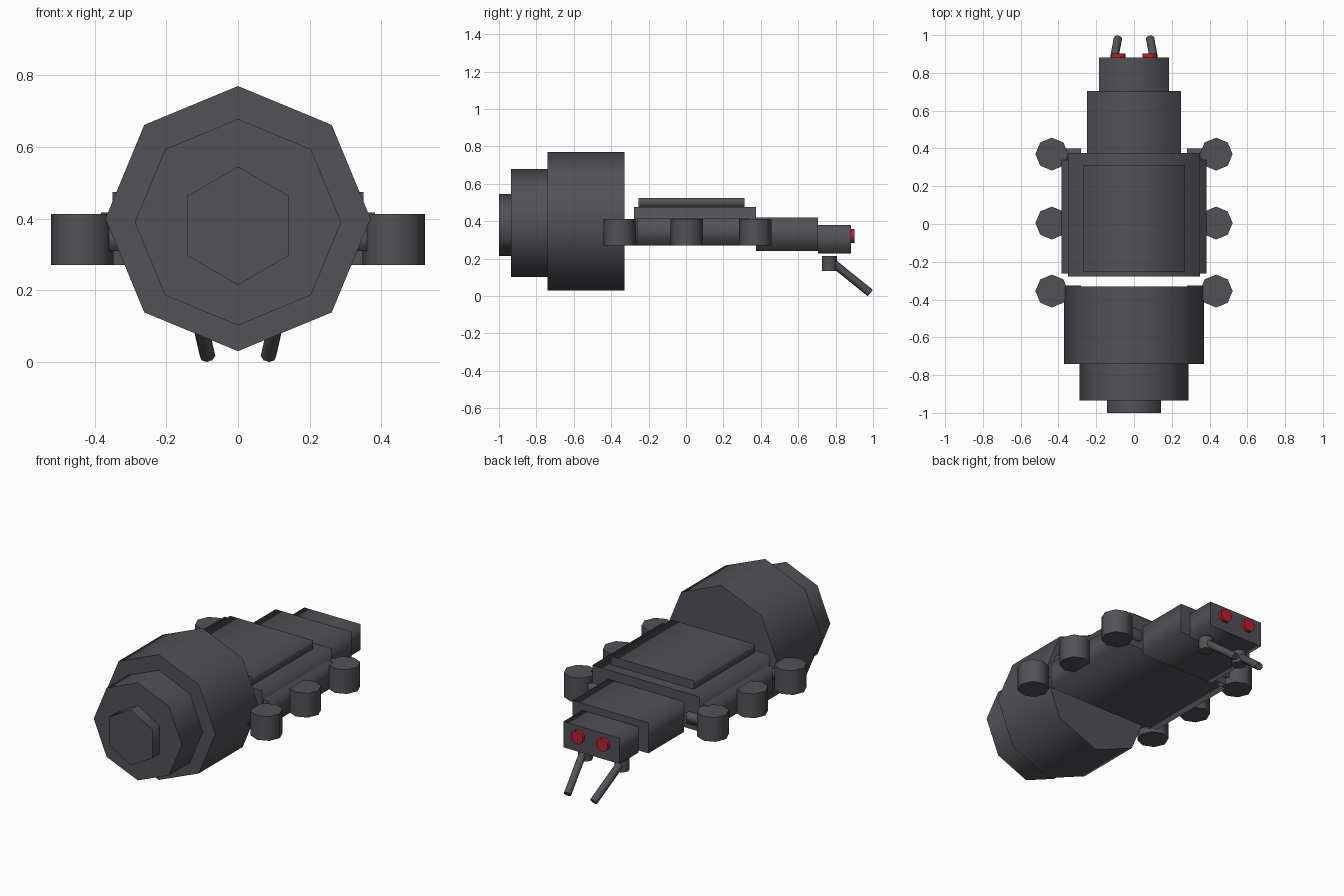
import bpy, bmesh, math
from mathutils import Matrix, Vector

if "Cube" in bpy.data.objects:
    bpy.data.objects.remove(bpy.data.objects["Cube"])


def material(name, rgb):
    m = bpy.data.materials.new(name)
    m.diffuse_color = (*rgb, 1.0)
    m.use_nodes = True
    m.node_tree.nodes["Principled BSDF"].inputs["Base Color"].default_value = m.diffuse_color
    return m


SHELL = material("dark_grey", (0.085, 0.082, 0.094))
RED = material("red", (0.48, 0.015, 0.03))


def prism(name, n, start, end, rx, ry, rot=0.0, mat=SHELL):
    """n-sided prism between two points: smooth sides, sharp rims at both ends."""
    start, end = Vector(start), Vector(end)
    axis = (end - start).normalized()
    if abs(axis.z) > 0.99:
        u = Vector((1, 0, 0))
    else:
        u = Vector((0, 0, 1)).cross(axis).normalized()
    v = axis.cross(u)
    bm = bmesh.new()
    rings = []
    for p in (start, end):
        ring = []
        for k in range(n):
            a = math.radians(rot) + 2 * math.pi * k / n
            ring.append(bm.verts.new(p + u * (rx * math.cos(a)) + v * (ry * math.sin(a))))
        rings.append(ring)
    lo, hi = rings
    caps = [bm.faces.new(lo[::-1]), bm.faces.new(hi)]
    for k in range(n):
        j = (k + 1) % n
        bm.faces.new((lo[k], lo[j], hi[j], hi[k])).smooth = True
    for c in caps:
        c.smooth = True
        for e in c.edges:
            e.smooth = False
    bmesh.ops.recalc_face_normals(bm, faces=bm.faces[:])
    me = bpy.data.meshes.new(name)
    bm.to_mesh(me)
    bm.free()
    me.materials.append(mat)
    ob = bpy.data.objects.new(name, me)
    bpy.context.collection.objects.link(ob)
    return ob


def block(name, half_width, y0, y1, z0, z1):
    """Box made as a four-sided prism along y."""
    z = (z0 + z1) / 2
    r = math.sqrt(2)
    return prism(name, 4, (0, y0, z), (0, y1, z), half_width * r, (z1 - z0) / 2 * r, 45)


# Abdomen: three stepped drums along y
prism("abdomen_main", 8, (0, -0.74, 0.40), (0, -0.33, 0.40), 0.37, 0.37)
prism("abdomen_step", 8, (0, -0.935, 0.39), (0, -0.74, 0.39), 0.288, 0.288)
prism("abdomen_tip", 6, (0, -1.0, 0.38), (0, -0.935, 0.38), 0.165, 0.165, 90)

# Thorax with side skirt and top plate
block("thorax", 0.35, -0.278, 0.375, 0.27, 0.475)
block("thorax_skirt", 0.383, -0.262, 0.34, 0.27, 0.417)
block("thorax_plate", 0.27, -0.253, 0.313, 0.475, 0.525)

# Neck and head
block("neck", 0.248, 0.375, 0.705, 0.24, 0.42)
block("head", 0.184, 0.705, 0.882, 0.228, 0.38)

for side, s in (("left", -1), ("right", 1)):
    # Leg stumps and their connectors
    for place, y in (("front", -0.355), ("middle", 0.005), ("rear", 0.37)):
        prism(f"{side}_{place}_leg", 8, (s * 0.435, y, 0.27), (s * 0.435, y, 0.413), 0.087, 0.087)
        prism(f"{side}_{place}_leg_joint", 4, (s * 0.28, y, 0.34), (s * 0.42, y, 0.34),
              0.043, 0.043, 45)
    # Eyes
    prism(f"{side}_eye", 8, (s * 0.083, 0.875, 0.32), (s * 0.083, 0.902, 0.32), 0.04, 0.04,
          22.5, RED)
    # Mandibles on short sockets
    prism(f"{side}_mandible_socket", 8, (s * 0.12, 0.767, 0.135), (s * 0.12, 0.767, 0.214),
          0.041, 0.041)
    prism(f"{side}_mandible", 8, (s * 0.122, 0.785, 0.177), (s * 0.085, 0.984, 0.017),
          0.022, 0.022)
